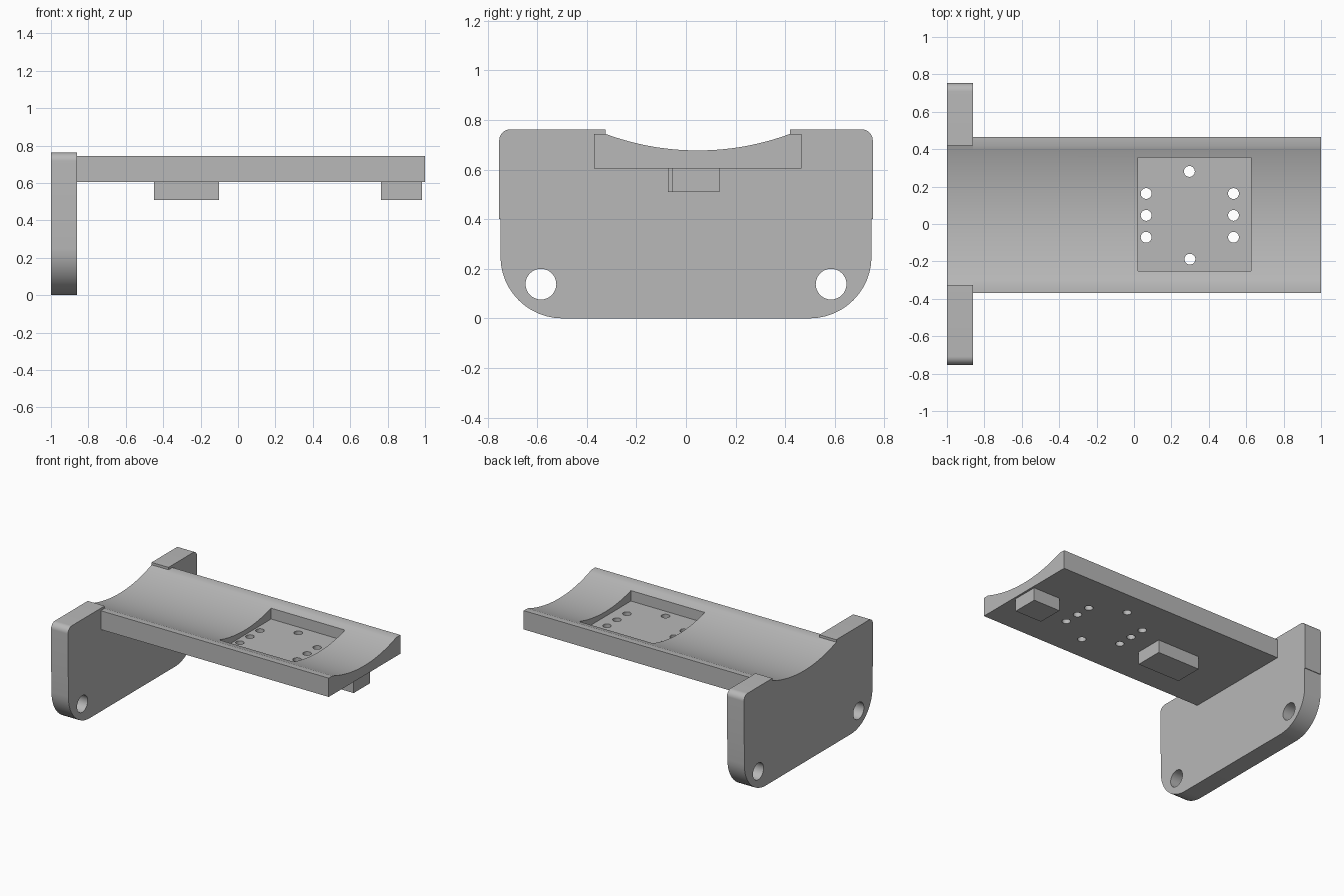
import bpy, bmesh
from math import sin, cos, asin, radians, pi
from mathutils import Matrix, Vector

if "Cube" in bpy.data.objects:
    bpy.data.objects.remove(bpy.data.objects["Cube"])

grey = bpy.data.materials.new("plain grey")
grey.use_nodes = True
colour = (0.48, 0.48, 0.48, 1)
grey.diffuse_color = colour
grey.node_tree.nodes["Principled BSDF"].inputs["Base Color"].default_value = colour


def finish(name, bm):
    bmesh.ops.recalc_face_normals(bm, faces=bm.faces)
    mesh = bpy.data.meshes.new(name)
    bm.to_mesh(mesh)
    bm.free()
    mesh.materials.append(grey)
    obj = bpy.data.objects.new(name, mesh)
    bpy.context.collection.objects.link(obj)
    return obj


def extrude_profile(name, points, x0, x1):
    """Extrude a (y, z) outline along x."""
    bm = bmesh.new()
    face = bm.faces.new([bm.verts.new((x0, y, z)) for y, z in points])
    new = bmesh.ops.extrude_face_region(bm, geom=[face])["geom"]
    verts = [v for v in new if isinstance(v, bmesh.types.BMVert)]
    bmesh.ops.translate(bm, verts=verts, vec=(x1 - x0, 0, 0))
    return finish(name, bm)


def box(name, low, high):
    low, high = Vector(low), Vector(high)
    bm = bmesh.new()
    bmesh.ops.create_cube(bm, size=1, matrix=Matrix.Translation((low + high) / 2)
                          @ Matrix.Diagonal((*(high - low), 1)))
    return finish(name, bm)


def cylinder(name, centre, radius, depth, turn=Matrix()):
    bm = bmesh.new()
    bmesh.ops.create_cone(bm, cap_ends=True, segments=32, radius1=radius,
                          radius2=radius, depth=depth,
                          matrix=Matrix.Translation(centre) @ turn)
    return finish(name, bm)


def cut(obj, cutter):
    bpy.context.view_layer.objects.active = obj
    mod = obj.modifiers.new("cut", "BOOLEAN")
    mod.operation, mod.solver, mod.object = "DIFFERENCE", "EXACT", cutter
    bpy.ops.object.modifier_apply(modifier=mod.name)
    bpy.data.objects.remove(cutter)


def corner(y, z, r, start, steps=12):
    """Quarter circle around (y, z), anticlockwise from the start angle."""
    angles = [radians(start + 90 * i / steps) for i in range(steps + 1)]
    return [(y + r * cos(a), z + r * sin(a)) for a in angles]


# Shallow trough arc, shared by the tray and the end plate
mid_y, half, rim, dip = 0.0475, 0.3725, 0.744, 0.677
sag = rim - dip
radius = (half ** 2 + sag ** 2) / (2 * sag)
sweep = asin(half / radius)
trough = [(mid_y + radius * sin(sweep * t / 16),
           dip + radius * (1 - cos(sweep * t / 16))) for t in range(16, -17, -1)]

# End plate: rounded corners, slight step in the sides, trough notch
wide, narrow, top, step = 0.753, 0.748, 0.762, 0.4
big, small = 0.25, 0.045
outline = (corner(narrow - big, big, big, 270)
           + [(narrow, step), (wide, step)]
           + corner(wide - small, top - small, small, 0)
           + [(mid_y + half, top)] + trough + [(mid_y - half, top)]
           + corner(small - wide, top - small, small, 90)
           + [(-wide, step), (-narrow, step)]
           + corner(big - narrow, big, big, 180))
plate = extrude_profile("end_plate", outline, -1, -0.862)
for side in (-1, 1):
    cut(plate, cylinder("bolt_hole", (-0.93, side * 0.585, 0.138), 0.062, 0.4,
                        Matrix.Rotation(pi / 2, 4, "Y")))

# Tray: flat underside, narrow rims and a trough on top
low_y, high_y, base = -0.37, 0.465, 0.605
tray = extrude_profile("tray", [(low_y, base), (high_y, base), (high_y, rim)]
                       + trough + [(low_y, rim)], -0.862, 1)

# Square pocket with its ring of through holes
cut(tray, box("pocket", (0.022, -0.25, 0.642), (0.625, 0.355, 1)))
holes = [(x, y) for x in (0.065, 0.532) for y in (-0.071, 0.046, 0.163)]
for x, y in holes + [(0.296, 0.281), (0.299, -0.188)]:
    cut(tray, cylinder("screw_hole", (x, y, base), 0.029, 0.4))

# Blocks under the tray
blocks = [box("long_block", (-0.45, -0.073, 0.51), (-0.102, 0.136, base)),
          box("short_block", (0.765, -0.057, 0.51), (0.985, 0.136, base))]

bpy.ops.object.select_all(action="DESELECT")
for obj in [plate, tray] + blocks:
    obj.select_set(True)
bpy.context.view_layer.objects.active = plate
bpy.ops.object.shade_smooth_by_angle(angle=radians(30))
